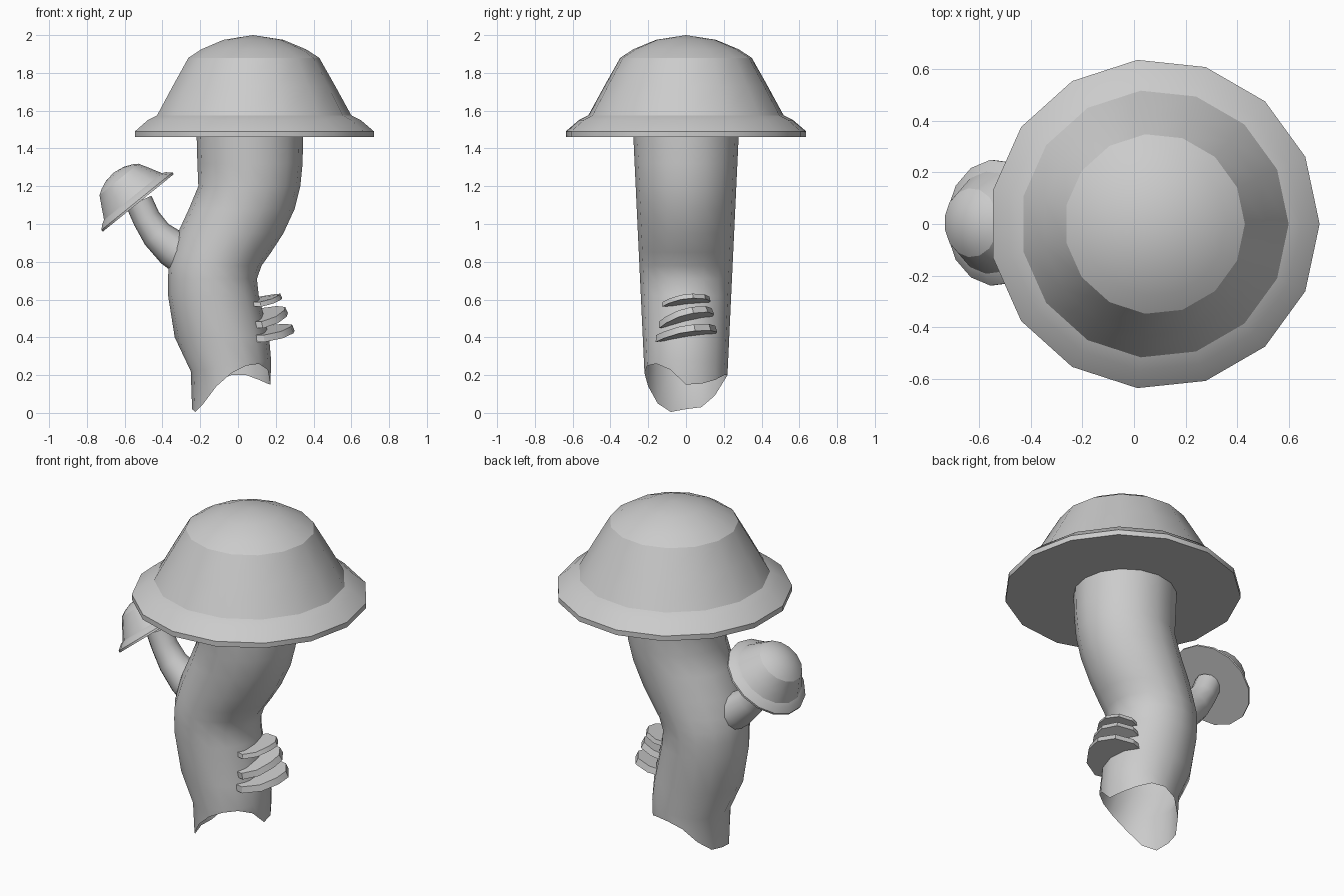
import bpy, bmesh
from math import sin, cos, pi, radians
from mathutils import Vector, Matrix

if "Cube" in bpy.data.objects:
    bpy.data.objects.remove(bpy.data.objects["Cube"])


def finish(name, bm, angle=32):
    bmesh.ops.recalc_face_normals(bm, faces=bm.faces)
    me = bpy.data.meshes.new(name)
    bm.to_mesh(me)
    bm.free()
    ob = bpy.data.objects.new(name, me)
    bpy.context.collection.objects.link(ob)
    bpy.ops.object.select_all(action='DESELECT')
    ob.select_set(True)
    bpy.context.view_layer.objects.active = ob
    bpy.ops.object.shade_smooth_by_angle(angle=radians(angle))
    return ob


def skin(bm, rings):
    """Bridge rings of points with quads and return the vertex rings."""
    vr = [[bm.verts.new(p) for p in r] for r in rings]
    n = len(vr[0])
    for a, b in zip(vr, vr[1:]):
        for i in range(n):
            j = (i + 1) % n
            bm.faces.new((a[i], a[j], b[j], b[i]))
    return vr


# Caps: one lathe profile, used for both the large and the small cap
CAP = [(.64, 0), (.64, .03), (.57, .09), (.52, .115), (.435, .27),
       (.35, .42), (.28, .465), (.16, .515)]
SIDES = 15


def cap(name, loc, tilt, scale):
    bm = bmesh.new()
    ang = [2 * pi * i / SIDES for i in range(SIDES)]
    vr = skin(bm, [[(r * cos(a), r * sin(a), z) for a in ang] for r, z in CAP])
    bm.faces.new(vr[0])
    tip = bm.verts.new((0, 0, .54))
    for i in range(SIDES):
        bm.faces.new((vr[-1][i], vr[-1][(i + 1) % SIDES], tip))
        # crease where the crown begins
        bm.edges.get((vr[5][i], vr[5][(i + 1) % SIDES])).smooth = False
    bm.transform(Matrix.Translation(loc) @ Matrix.Rotation(tilt, 4, 'Y')
                 @ Matrix.Scale(scale, 4))
    return finish(name, bm)


cap("large_cap", (.08, 0, 1.46), 0, 1)
cap("small_cap", (-.53, .005, 1.11), radians(-39), .383)

# Main stem: horizontal sections (z, left x, right x), open with a torn lower rim
SECTIONS = [(1.5, -.22, .345), (1.32, -.215, .342), (1.2, -.21, .33),
            (1.08, -.26, .30), (.95, -.32, .24), (.85, -.35, .175),
            (.78, -.368, .125), (.71, -.37, .10), (.62, -.37, .11),
            (.4, -.335, .165)]
RIM = [.15, .155, .175, .2, .2, .17, .09, .03, .02, .005, .05, .14, .21, .25, .26, .23]
N = len(RIM)
angles = [2 * pi * i / N for i in range(N)]


def section(xl, xr, zs):
    c, r = (xl + xr) / 2, (xr - xl) / 2
    return [(c + r * cos(a), (.21 + .047 * z) * sin(a), z) for a, z in zip(angles, zs)]


rings = [section(l, r, [z] * N) for z, l, r in SECTIONS]
rings.append(section(-.25, .175, [.25 + .03 * cos(a) for a in angles]))
rings.append(section(-.243, .172, RIM))
bm = bmesh.new()
skin(bm, rings)
finish("main_stem", bm, 50)

# Small branching stem: tapered tube along a bent path (x, z, radius)
PATH = [(-.27, .82, .105), (-.345, .87, .1), (-.43, .945, .083),
        (-.485, 1.03, .074), (-.525, 1.12, .073)]
rings = []
for i, (x, z, r) in enumerate(PATH):
    a, b = PATH[max(i - 1, 0)], PATH[min(i + 1, len(PATH) - 1)]
    t = Vector((b[0] - a[0], 0, b[1] - a[1])).normalized()
    side = Vector((t.z, 0, -t.x))
    rings.append([Vector((x, 0, z)) + side * r * cos(2 * pi * k / 12)
                  + Vector((0, r * sin(2 * pi * k / 12), 0)) for k in range(12)])
bm = bmesh.new()
skin(bm, rings)
finish("small_stem", bm, 50)

# Bracket shelves: irregular half-oval slabs on the right of the stem
OUTLINE = [(0, -.93), (.3, -1), (.72, -.72), (.97, -.2), (1, .3), (.75, .8), (.3, 1), (0, .9)]
WAVE = [-.006, -.012, -.004, .008, .01, .006, 0, -.004]


def shelf(name, z, depth, half, thick, roll, pitch):
    bm = bmesh.new()
    low = [(x * depth, y * half, w - thick / 2) for (x, y), w in zip(OUTLINE, WAVE)]
    top = [(x * depth * .95, y * half * .96, w + thick / 2) for (x, y), w in zip(OUTLINE, WAVE)]
    vr = skin(bm, [low, top])
    bm.faces.new(vr[0])
    bm.faces.new(vr[1])
    bm.transform(Matrix.Translation((.07, 0, z)) @ Matrix.Rotation(roll, 4, 'X')
                 @ Matrix.Rotation(pitch, 4, 'Y'))
    return finish(name, bm, 30)


shelf("shelf_top", .59, .165, .13, .025, radians(4), radians(-6))
shelf("shelf_middle", .50, .195, .15, .035, radians(12), radians(-8))
shelf("shelf_bottom", .42, .23, .165, .036, radians(7), radians(-4))
